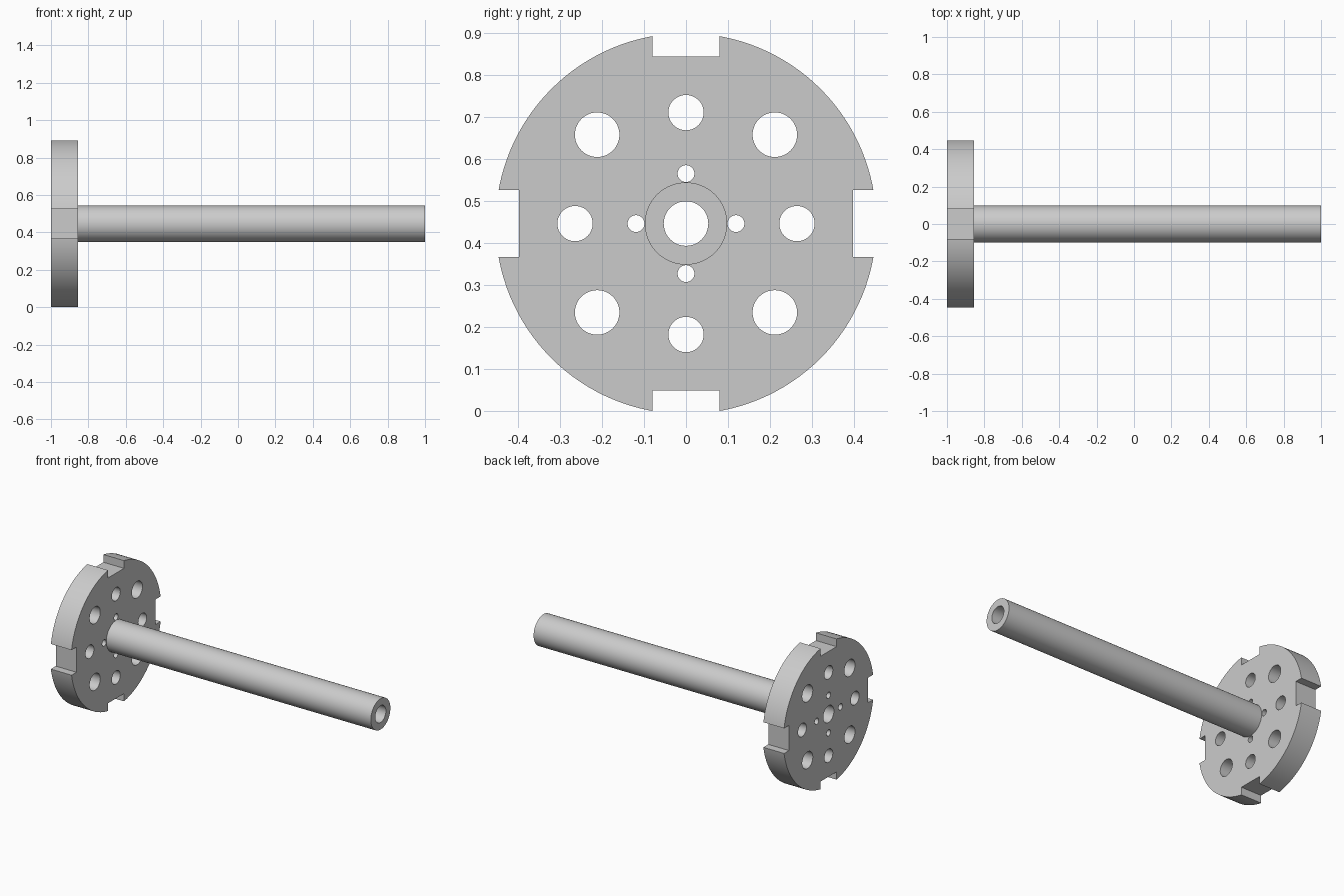
import bpy, bmesh, math
from mathutils import Matrix, Vector

if "Cube" in bpy.data.objects:
    bpy.data.objects.remove(bpy.data.objects["Cube"], do_unlink=True)

AXIS_Z = 0.446          # height of the shaft axis
BACK, FACE, TIP = -1.0, -0.855, 1.0

grey = bpy.data.materials.new("light_grey_metal")
grey.use_nodes = True
grey.diffuse_color = (0.6, 0.6, 0.6, 1)
grey.node_tree.nodes["Principled BSDF"].inputs["Base Color"].default_value = (0.6, 0.6, 0.6, 1)


def rod(bm, x0, x1, radius, y=0, z=0, segments=48):
    """Closed cylinder along x, offset from the shaft axis by y and z."""
    place = Matrix.Translation(((x0 + x1) / 2, y, AXIS_Z + z)) @ Matrix.Rotation(math.pi / 2, 4, 'Y')
    bmesh.ops.create_cone(bm, cap_ends=True, segments=segments, radius1=radius,
                          radius2=radius, depth=x1 - x0, matrix=place)


def make_object(name, bm):
    mesh = bpy.data.meshes.new(name)
    bm.to_mesh(mesh)
    bm.free()
    mesh.materials.append(grey)
    obj = bpy.data.objects.new(name, mesh)
    bpy.context.collection.objects.link(obj)
    return obj


def combine(target, other, operation):
    mod = target.modifiers.new(operation.title(), 'BOOLEAN')
    mod.operation, mod.object, mod.solver = operation, other, 'EXACT'
    bpy.context.view_layer.objects.active = target
    bpy.ops.object.modifier_apply(modifier=mod.name)
    bpy.data.objects.remove(other, do_unlink=True)


# Flange disc
bm = bmesh.new()
rod(bm, BACK, FACE, 0.453, segments=128)
flange = make_object("flanged_shaft", bm)

# Shaft, rooted inside the disc
bm = bmesh.new()
rod(bm, -0.93, TIP, 0.098, segments=64)
combine(flange, make_object("shaft", bm), 'UNION')

# Cutters: central bore, rings of holes and rim notches
bm = bmesh.new()
rod(bm, BACK - 0.1, TIP + 0.1, 0.053)
for i in range(4):
    angle = i * math.pi / 2
    for distance, radius, turn in ((0.119, 0.02, 0), (0.264, 0.042, 0), (0.299, 0.053, math.pi / 4)):
        rod(bm, BACK - 0.1, FACE + 0.05, radius,
            distance * math.cos(angle + turn), distance * math.sin(angle + turn))
    notch = (Matrix.Translation(((BACK + FACE) / 2, 0, AXIS_Z)) @ Matrix.Rotation(angle, 4, 'X')
             @ Matrix.Translation((0, 0, 0.397 + 0.1)) @ Matrix.Diagonal(Vector((0.3, 0.159, 0.2, 1))))
    bmesh.ops.create_cube(bm, size=1, matrix=notch)
cutter = make_object("hole_cutter", bm)
cutter.hide_render = True
combine(flange, cutter, 'DIFFERENCE')

# Smooth round walls, sharp rims
bpy.ops.object.select_all(action='DESELECT')
flange.select_set(True)
bpy.context.view_layer.objects.active = flange
bpy.ops.object.shade_smooth_by_angle(angle=math.radians(30))
